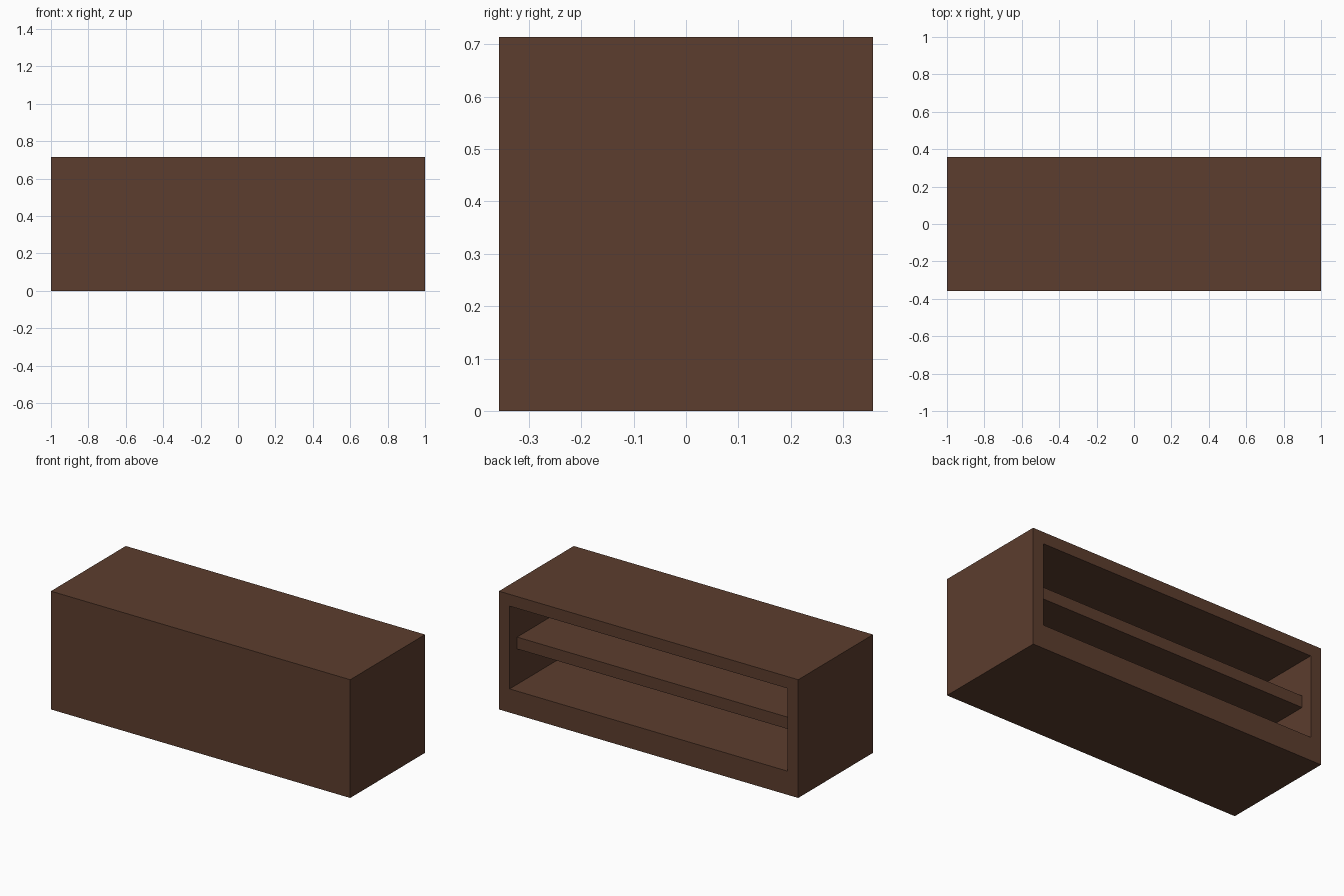
import bpy
import bmesh
from mathutils import Matrix, Vector

cube = bpy.data.objects.get("Cube")
if cube:
    bpy.data.objects.remove(cube, do_unlink=True)

U = 1 / 14                      # board thickness
W, D, H = 28 * U, 10 * U, 10 * U

wood = bpy.data.materials.new("dark brown wood")
wood.use_nodes = True
color = (0.107, 0.0467, 0.0273, 1)
wood.diffuse_color = color
bsdf = next(n for n in wood.node_tree.nodes if n.type == 'BSDF_PRINCIPLED')
bsdf.inputs["Base Color"].default_value = color


def box(bm, size, center):
    matrix = Matrix.Translation(center) @ Matrix.Diagonal((*size, 1))
    bmesh.ops.create_cube(bm, size=1, matrix=matrix)


def finish(bm, name):
    bmesh.ops.recalc_face_normals(bm, faces=bm.faces)
    mesh = bpy.data.meshes.new(name)
    bm.to_mesh(mesh)
    bm.free()
    mesh.materials.append(wood)
    obj = bpy.data.objects.new(name, mesh)
    bpy.context.collection.objects.link(obj)
    return obj


# Cabinet: solid box hollowed from the back, with a thicker floor
bm = bmesh.new()
box(bm, (W, D, H), (0, 0, H / 2))
bm.normal_update()
back = max(bm.faces, key=lambda f: f.normal.y)
bmesh.ops.inset_region(bm, faces=[back], thickness=U, use_even_offset=True)
for v in back.verts:
    if v.co.z < H / 2:
        v.co.z = 2 * U
hollow = bmesh.ops.extrude_face_region(bm, geom=[back])["geom"]
bmesh.ops.translate(bm, vec=Vector((0, U - D, 0)),
                    verts=[g for g in hollow if isinstance(g, bmesh.types.BMVert)])
if back.is_valid:
    bmesh.ops.delete(bm, geom=[back], context='FACES_ONLY')
finish(bm, "cabinet")

# Shelf: spans the side walls, set in from the open back
bm = bmesh.new()
box(bm, (W - 2 * U, D - 2 * U, U), (0, 0, 5.5 * U))
finish(bm, "shelf")
